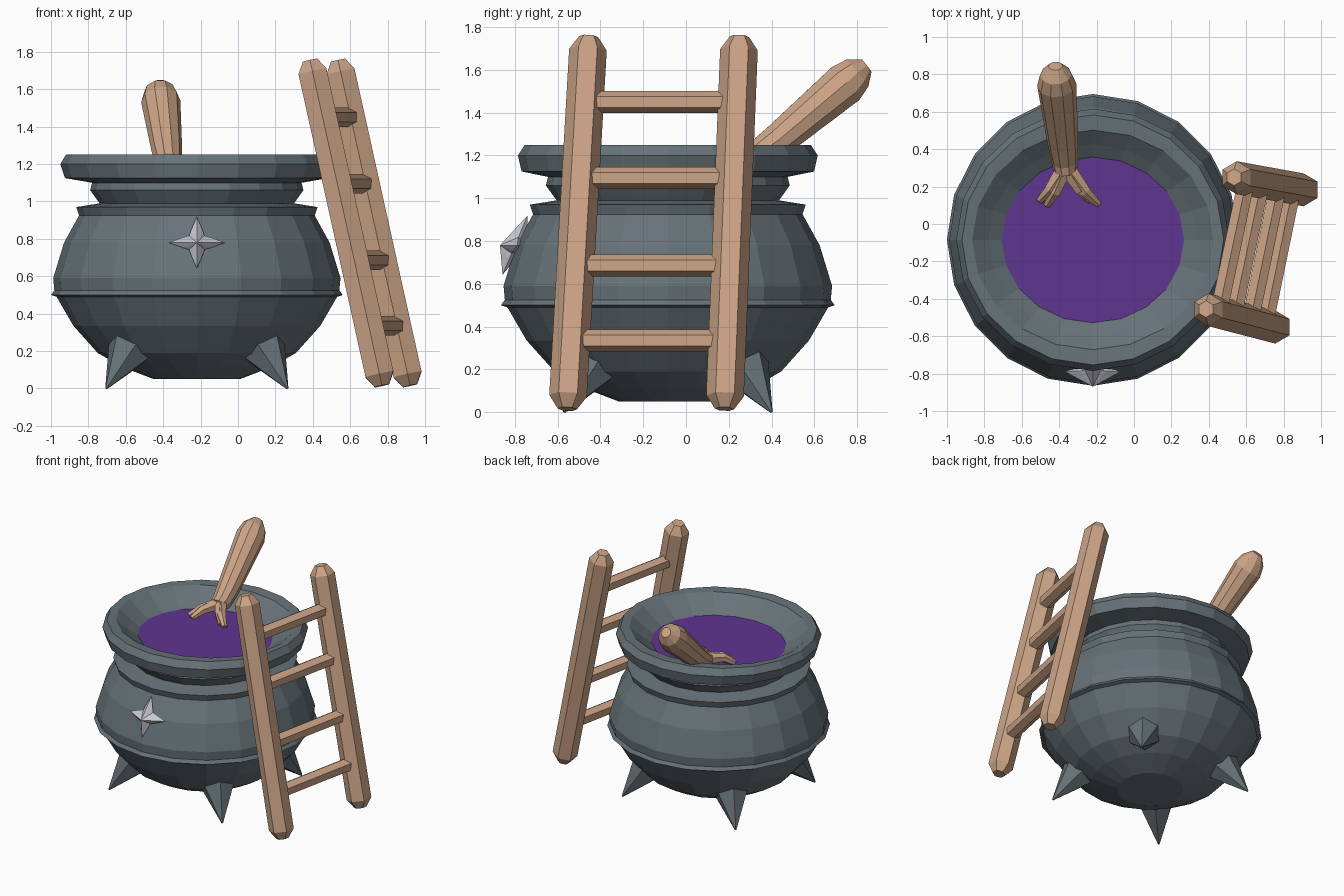
import bpy, bmesh, math
from mathutils import Vector

if "Cube" in bpy.data.objects:
    bpy.data.objects.remove(bpy.data.objects["Cube"])


def material(name, rgb):
    m = bpy.data.materials.new(name)
    m.use_nodes = True
    m.diffuse_color = (*rgb, 1)
    m.node_tree.nodes["Principled BSDF"].inputs["Base Color"].default_value = (*rgb, 1)
    return m


iron = material("iron_grey", (0.135, 0.17, 0.19))
wood = material("light_wood", (0.60, 0.37, 0.24))
brew = material("purple_brew", (0.115, 0.035, 0.28))
silver = material("pale_silver", (0.58, 0.58, 0.65))

CX, CY = -0.22, -0.085  # pot axis


def finish(name, bm, mat):
    bmesh.ops.recalc_face_normals(bm, faces=bm.faces)
    me = bpy.data.meshes.new(name)
    bm.to_mesh(me)
    bm.free()
    me.materials.append(mat)
    ob = bpy.data.objects.new(name, me)
    bpy.context.collection.objects.link(ob)
    return ob


def bridge(bm, rings):
    n = len(rings[0])
    for a, b in zip(rings, rings[1:]):
        for i in range(n):
            j = (i + 1) % n
            bm.faces.new((a[i], a[j], b[j], b[i]))


def lathe_rings(bm, profile, sides=20):
    # profile: radius, height, depth ratio
    rings = []
    for r, z, k in profile:
        angles = [math.tau * i / sides for i in range(sides)]
        rings.append([bm.verts.new((CX + r * math.cos(a), CY + k * r * math.sin(a), z))
                      for a in angles])
    return rings


def tube(name, points, radii, mat, sides=6, ref=(0, 1, 0)):
    """Capped tube along a path, with a ring corner facing ref."""
    pts = [Vector(p) for p in points]
    bm = bmesh.new()
    rings = []
    for i, (p, r) in enumerate(zip(pts, radii)):
        t = (pts[min(i + 1, len(pts) - 1)] - pts[max(i - 1, 0)]).normalized()
        u = Vector(ref)
        u = (u - t * u.dot(t)).normalized()
        v = t.cross(u)
        rings.append([bm.verts.new(p + r * (u * math.cos(math.tau * k / sides)
                                            + v * math.sin(math.tau * k / sides)))
                      for k in range(sides)])
    bridge(bm, rings)
    bm.faces.new(rings[0])
    bm.faces.new(rings[-1])
    return finish(name, bm, mat)


# Pot: outside from the base up, over the rim and down to the brew
pot_profile = [
    (0.23, 0.05, 1), (0.40, 0.115, 1), (0.53, 0.19, 1), (0.66, 0.335, 1),
    (0.75, 0.49, 1), (0.78, 0.50, 1), (0.762, 0.525, 1), (0.768, 0.59, 1),
    (0.71, 0.78, 1), (0.63, 0.925, 1), (0.645, 0.97, 1), (0.52, 0.99, 1),
    (0.57, 1.06, 1), (0.56, 1.10, 1), (0.705, 1.125, 0.97), (0.73, 1.20, 0.96),
    (0.70, 1.25, 0.955), (0.645, 1.245, 0.91), (0.56, 1.18, 0.91), (0.485, 1.13, 0.91),
]
bm = bmesh.new()
rings = lathe_rings(bm, pot_profile)
bridge(bm, rings)
bm.faces.new(rings[0])
finish("pot", bm, iron)

# Brew surface
bm = bmesh.new()
bm.faces.new(lathe_rings(bm, [(0.487, 1.132, 0.91)])[0])
finish("brew_surface", bm, brew)

# Four spiked feet on the diagonals
for side, sx in (("left", 1), ("right", -1)):
    for end, sy in (("front", -1), ("back", 1)):
        d = Vector((sx, sy, 0)).normalized()
        path = [Vector((CX, CY, z)) + d * r
                for r, z in ((0.685, 0.0), (0.50, 0.22), (0.42, 0.315))]
        tube(f"{end}_{side}_foot", path, (0.006, 0.13, 0.07), iron, ref=d)

# Four-pointed star, tilted to follow the pot wall
bm = bmesh.new()
star_mid = Vector((CX, -0.80, 0.78))
peak = bm.verts.new(star_mid + Vector((0, -0.07, 0)))
back = bm.verts.new(star_mid + Vector((0, 0.06, 0)))
edge = []
for i in range(16):
    a = math.tau * i / 16
    r = (0.15, 0.08, 0.058, 0.08)[i % 4]
    x, z = r * math.cos(a), 0.92 * r * math.sin(a)
    edge.append(bm.verts.new(star_mid + Vector((x, 0.42 * z + 0.5 * x * x, z))))
for i in range(16):
    for tip in (peak, back):
        bm.faces.new((edge[i], edge[(i + 1) % 16], tip))
finish("star_ornament", bm, silver)

# Stirring stick with a forked, root-like end
wrist = Vector((-0.365, 0.27, 1.185))
tube("stick_handle",
     [wrist, (-0.37, 0.33, 1.20), (-0.38, 0.43, 1.27), (-0.413, 0.745, 1.535),
      (-0.418, 0.80, 1.585), (-0.42, 0.845, 1.62)],
     (0.06, 0.07, 0.082, 0.105, 0.085, 0.038), wood, sides=10, ref=(1, 0, 0))
for i, (x, y) in enumerate(((-0.505, 0.125), (-0.465, 0.10), (-0.235, 0.125), (-0.19, 0.105))):
    tip = Vector((x, y, 1.135))
    knuckle = wrist.lerp(tip, 0.6) + Vector((0, 0, 0.025))
    tube(f"stick_prong_{i + 1}", [wrist + Vector((0, 0.04, 0.01)), knuckle, tip],
         (0.05, 0.034, 0.02), wood, sides=6, ref=(0, 0, 1))

# Ladder rails: bottom and top centres
rails = {
    "front": (Vector((0.77, -0.555, 0.015)), Vector((0.385, -0.455, 1.755))),
    "back": (Vector((0.92, 0.18, 0.015)), Vector((0.535, 0.25, 1.755))),
}
for name, (lo, hi) in rails.items():
    tube(f"ladder_{name}_rail", [lo, lo.lerp(hi, 0.035), lo.lerp(hi, 0.965), hi],
         (0.045, 0.088, 0.088, 0.045), wood)

# Ladder rungs
for i, z in enumerate((0.335, 0.685, 1.095, 1.45)):
    ends = [lo.lerp(hi, (z - lo.z) / (hi.z - lo.z)) for lo, hi in rails.values()]
    tube(f"ladder_rung_{i + 1}", ends, (0.052, 0.052), wood, ref=(0, 0, 1))
